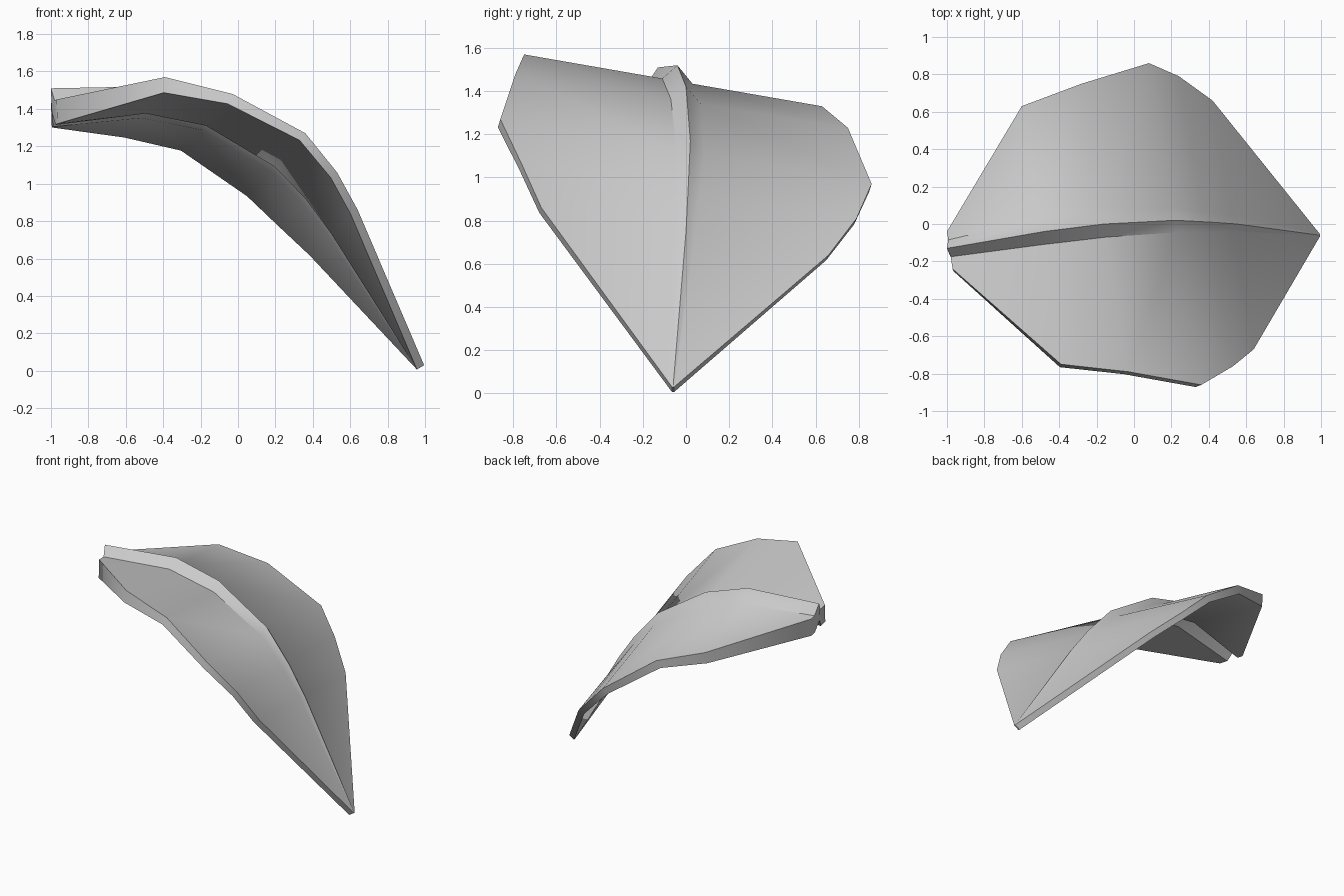
import bpy, bmesh
from math import radians
from mathutils import Vector as V

old = bpy.data.objects.get("Cube")
if old:
    bpy.data.objects.remove(old, do_unlink=True)

mat = bpy.data.materials.new("pale grey")
mat.use_nodes = True
colour = (0.6, 0.6, 0.6, 1)
mat.diffuse_color = colour
mat.node_tree.nodes["Principled BSDF"].inputs["Base Color"].default_value = colour

# Leaf ribs from stem to tip: front edge, midrib crest, back edge, rib half-width, thickness
rows = [
    ((-.97, -.24, 1.45), (-1, -.13, 1.51), (-1, -.04, 1.43), .045, .13),
    ((-.39, -.75, 1.57), (-.48, -.04, 1.52), (-.6, .63, 1.33), .07, .085),
    ((-.03, -.79, 1.48), (-.16, 0, 1.42), (-.28, .75, 1.23), .07, .06),
    ((.36, -.86, 1.27), (.22, .02, 1.17), (.08, .86, .97), .065, .05),
    ((.53, -.76, 1.06), (.41, .01, .95), (.24, .79, .81), .055, .045),
    ((.64, -.67, .86), (.55, 0, .75), (.42, .66, .64), .04, .045),
    ((.995, -.065, .03), (.995, -.06, .03), (.995, -.055, .03), .002, .045),
]


def row_points(front, crest, back, half):
    """Top line of one rib: flat wings with a raised midrib."""
    f, c, b = V(front), V(crest), V(back)
    across = b - f
    t = (c.y - f.y) / across.y
    foot = [f + across * (t + s * half / across.y) for s in (-1, 1)]
    return [f, foot[0], c, foot[1], b]


tops = [row_points(*r[:4]) for r in rows]
bm = bmesh.new()
grid_top, grid_bottom = [], []
for i, pts in enumerate(tops):
    along = tops[min(i + 1, len(tops) - 1)][2] - tops[max(i - 1, 0)][2]
    normal = along.cross(pts[-1] - pts[0]).normalized()
    grid_top.append([bm.verts.new(p) for p in pts])
    grid_bottom.append([bm.verts.new(p - normal * rows[i][4]) for p in pts])

# Upper and lower skins
for i in range(len(rows) - 1):
    for j in range(4):
        for g in (grid_top, grid_bottom):
            bm.faces.new((g[i][j], g[i + 1][j], g[i + 1][j + 1], g[i][j + 1]))
    # Side walls
    for j in (0, 4):
        bm.faces.new((grid_top[i][j], grid_top[i + 1][j],
                      grid_bottom[i + 1][j], grid_bottom[i][j]))
# Stem and tip ends
for i in (0, -1):
    for j in range(4):
        bm.faces.new((grid_top[i][j], grid_top[i][j + 1],
                      grid_bottom[i][j + 1], grid_bottom[i][j]))
bmesh.ops.recalc_face_normals(bm, faces=bm.faces)

mesh = bpy.data.meshes.new("leaf")
bm.to_mesh(mesh)
bm.free()
mesh.materials.append(mat)
leaf = bpy.data.objects.new("leaf", mesh)
bpy.context.collection.objects.link(leaf)
bpy.context.view_layer.objects.active = leaf
leaf.select_set(True)
bpy.ops.object.shade_smooth_by_angle(angle=radians(40))
